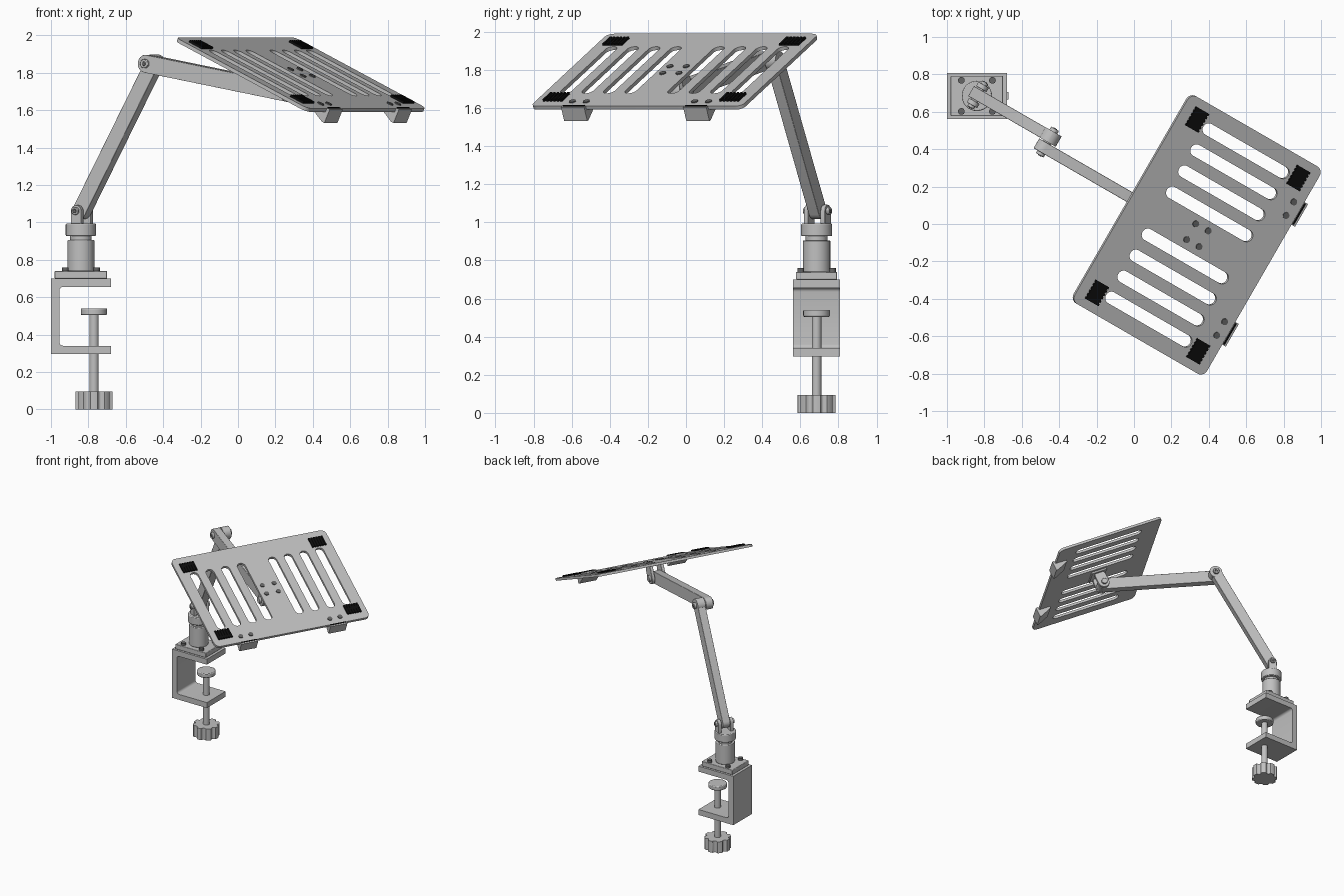
import bpy, bmesh, math
from math import radians, pi, cos, sin
from mathutils import Matrix, Vector

cube = bpy.data.objects.get("Cube")
if cube:
    bpy.data.objects.remove(cube, do_unlink=True)


def material(name, value, rough):
    m = bpy.data.materials.new(name)
    m.use_nodes = True
    col = (value, value, value, 1)
    m.diffuse_color = col
    bsdf = next(n for n in m.node_tree.nodes if n.type == 'BSDF_PRINCIPLED')
    bsdf.inputs["Base Color"].default_value = col
    bsdf.inputs["Roughness"].default_value = rough
    return m


METAL = material("light grey metal", 0.53, 0.5)
STEEL = material("dark grey steel", 0.13, 0.5)
RUBBER = material("black rubber", 0.004, 0.8)


def finish(name, bm, matrix, mat, bevel=0):
    bmesh.ops.remove_doubles(bm, verts=bm.verts, dist=1e-5)
    bmesh.ops.recalc_face_normals(bm, faces=bm.faces)
    mesh = bpy.data.meshes.new(name)
    bm.to_mesh(mesh)
    bm.free()
    mesh.materials.clear()
    mesh.materials.append(mat)
    ob = bpy.data.objects.new(name, mesh)
    ob.matrix_world = matrix
    bpy.context.collection.objects.link(ob)
    if bevel:
        mod = ob.modifiers.new("edge", 'BEVEL')
        mod.width, mod.segments, mod.limit_method = bevel, 2, 'ANGLE'
    bpy.ops.object.select_all(action='DESELECT')
    ob.select_set(True)
    bpy.context.view_layer.objects.active = ob
    bpy.ops.object.shade_smooth_by_angle(angle=radians(35))
    return ob


def box(name, size, at, mat=METAL, frame=Matrix(), bevel=0):
    bm = bmesh.new()
    bmesh.ops.create_cube(bm, size=1)
    bmesh.ops.scale(bm, vec=size, verts=bm.verts)
    return finish(name, bm, frame @ Matrix.Translation(at), mat, bevel)


def disc(name, r, depth, at, mat=METAL, frame=Matrix(), bevel=0, sides=32):
    bm = bmesh.new()
    bmesh.ops.create_cone(bm, cap_ends=True, segments=sides, radius1=r, radius2=r, depth=depth)
    return finish(name, bm, frame @ Matrix.Translation(at), mat, bevel)


def slab(name, loops, thick, matrix, mat=METAL, bevel=0):
    """Filled outline, with optional inner holes, extruded around its plane."""
    cu = bpy.data.curves.new(name, 'CURVE')
    cu.dimensions, cu.fill_mode, cu.extrude = '2D', 'BOTH', thick / 2
    for pts in loops:
        sp = cu.splines.new('POLY')
        sp.points.add(len(pts) - 1)
        for p, q in zip(sp.points, pts):
            p.co = (q[0], q[1], 0, 1)
        sp.use_cyclic_u = True
    tmp = bpy.data.objects.new(name + "_outline", cu)
    bpy.context.collection.objects.link(tmp)
    dg = bpy.context.evaluated_depsgraph_get()
    me = bpy.data.meshes.new_from_object(tmp.evaluated_get(dg))
    bm = bmesh.new()
    bm.from_mesh(me)
    bpy.data.objects.remove(tmp, do_unlink=True)
    bpy.data.curves.remove(cu)
    bpy.data.meshes.remove(me)
    return finish(name, bm, matrix, mat, bevel)


def arc(c, r, a0, a1, n=10):
    return [(c[0] + r * cos(a0 + (a1 - a0) * i / n), c[1] + r * sin(a0 + (a1 - a0) * i / n))
            for i in range(n + 1)]


def capsule(p, q, r):
    a = math.atan2(q[1] - p[1], q[0] - p[0])
    return arc(p, r, a + pi / 2, a + 3 * pi / 2) + arc(q, r, a - pi / 2, a + pi / 2)


def round_rect(w, h, r):
    out = []
    for k, (sx, sy) in enumerate(((1, 1), (-1, 1), (-1, -1), (1, -1))):
        out += arc((sx * (w / 2 - r), sy * (h / 2 - r)), r, k * pi / 2, (k + 1) * pi / 2, 6)
    return out


# Clamp bracket: C profile in the xz plane
SIDE = Matrix.Rotation(pi / 2, 4, 'X')
BX, BY = -0.84, 0.685
r = 0.02
c_profile = [(-1, 0.295), (-0.68, 0.295), (-0.68, 0.34)]
c_profile += arc((-0.955 + r, 0.34 + r), r, 3 * pi / 2, pi, 4)
c_profile += arc((-0.955 + r, 0.655 - r), r, pi, pi / 2, 4)
c_profile += [(-0.68, 0.655), (-0.68, 0.7), (-1, 0.7)]
slab("clamp_bracket", [c_profile], 0.245, Matrix.Translation((0, BY, 0)) @ SIDE)

# Clamp screw, pressure pad and lobed knob
SX = -0.77
disc("clamp_screw", 0.025, 0.45, (SX, BY, 0.3))
disc("pressure_pad", 0.07, 0.036, (SX, BY, 0.522), bevel=0.006)
knob = []
for i in range(96):
    a = 2 * pi * i / 96
    rad = 0.1 - 0.017 * max(0, -cos(8 * a)) ** 0.7
    knob.append((rad * cos(a), rad * sin(a)))
slab("clamp_knob", [knob], 0.095, Matrix.Translation((SX, BY, 0.0475)), bevel=0.004)

# Base plate, its screws and the swivel column
box("base_plate", (0.28, 0.215, 0.04), (BX, BY, 0.72), bevel=0.004)
for sx in (-1, 1):
    for sy in (-1, 1):
        disc("base_screw", 0.018, 0.02, (BX + sx * 0.083, BY + sy * 0.083, 0.749), STEEL, sides=16)
disc("column", 0.072, 0.165, (BX, BY, 0.8225), bevel=0.004)
disc("swivel_neck", 0.057, 0.04, (BX, BY, 0.918))
disc("swivel_collar", 0.081, 0.066, (BX, BY, 0.96), bevel=0.005)

# Arm plane: local x runs along the arms, local y along the hinge pins
ARM = Matrix.Rotation(radians(-30), 4, 'Z')


def plate(name, loop, thick, y, bevel=0.004):
    return slab(name, [loop], thick, ARM @ Matrix.Translation((0, y, 0)) @ SIDE, METAL, bevel)


def pin(name, at, y0, y1, rad, mat=METAL):
    frame = ARM @ Matrix.Translation((at[0], (y0 + y1) / 2, at[1])) @ SIDE
    return disc(name, rad, y1 - y0, (0, 0, 0), mat, frame, bevel=0.003, sides=24)


SHOULDER, ELBOW, WRIST = (-1.068, 1.06), (-0.62, 1.848), (0.268, 1.69)
V1, V2 = 0.18, 0.113
plate("lower_arm", capsule(SHOULDER, ELBOW, 0.042), 0.062, V1)
plate("upper_arm", capsule(ELBOW, WRIST, 0.048), 0.06, V2)
plate("elbow_knuckle", capsule(ELBOW, (ELBOW[0] + 0.001, ELBOW[1]), 0.05), 0.064, V1)
pin("elbow_pin", ELBOW, 0.066, 0.23, 0.024)
pin("elbow_pin_core", ELBOW, 0.063, 0.233, 0.012, STEEL)

# Shoulder clevis
for s in (-1, 1):
    plate("shoulder_tab", capsule((SHOULDER[0], 0.98), SHOULDER, 0.032), 0.026, V1 + s * 0.05)
pin("shoulder_pin", SHOULDER, V1 - 0.078, V1 + 0.078, 0.02)
pin("shoulder_pin_core", SHOULDER, V1 - 0.081, V1 + 0.081, 0.011, STEEL)

# Tray: local x along the long side, local y up the slope, local z out of the face
TRAY = (Matrix.Translation((0.335, -0.058, 1.79)) @ Matrix.Rotation(radians(60), 4, 'Z')
        @ Matrix.Rotation(radians(25), 4, 'X'))
LONG, WIDE, THICK = 1.28, 0.9, 0.02
TOP = THICK / 2
outline = [round_rect(LONG, WIDE, 0.04)]
for i in range(1, 5):
    for s in (-1, 1):
        x = s * 0.13 * i
        outline.append(capsule((x, -0.257), (x, 0.257), 0.033))
slab("tray", outline, THICK, TRAY)

# Wrist clevis under the tray: mounting plate and two rounded tabs
box("tray_mount_plate", (0.15, 0.13, 0.016), (0, 0, -TOP - 0.008), METAL, TRAY, 0.003)
TAB = Matrix(((0, 0, 1, 0), (1, 0, 0, 0), (0, 1, 0, 0), (0, 0, 0, 1)))
for s in (-1, 1):
    slab("wrist_tab", [capsule((0, -0.05), (0, -0.113), 0.045)], 0.024,
         TRAY @ Matrix.Translation((s * 0.045, 0, 0)) @ TAB, METAL, 0.003)
pin("wrist_pin", WRIST, V2 - 0.07, V2 + 0.078, 0.024)


def tray_screw(x, y):
    disc("tray_screw", 0.018, 0.008, (x, y, TOP + 0.002), STEEL, TRAY, sides=16)


# Centre screws and ribbed corner pads
for sx in (-1, 1):
    for sy in (-1, 1):
        tray_screw(sx * 0.049, sy * 0.042)
        px, py = sx * 0.535, sy * 0.345
        box("corner_pad", (0.108, 0.08, 0.009), (px, py, TOP + 0.0045), RUBBER, TRAY)
        for k in range(6):
            box("corner_pad_rib", (0.012, 0.088, 0.012),
                (px + (k - 2.5) * 0.0208, py, TOP + 0.006), RUBBER, TRAY)

# Front stops: wedge brackets below the lower edge with a thin rubber strip
edge = -WIDE / 2
stop = [(edge - 0.022, 0.014), (edge - 0.004, 0.014), (edge - 0.004, -TOP),
        (edge + 0.09, -TOP), (edge + 0.09, -0.024), (edge - 0.006, -0.066), (edge - 0.022, -0.066)]
for s in (-1, 1):
    slab("front_stop", [stop], 0.14, TRAY @ Matrix.Translation((s * 0.37, 0, 0)) @ TAB)
    box("stop_strip", (0.13, 0.008, 0.008), (s * 0.37, edge - 0.006, 0.014), RUBBER, TRAY)
    for k in (-1, 1):
        tray_screw(s * 0.37 + k * 0.042, -0.394)
